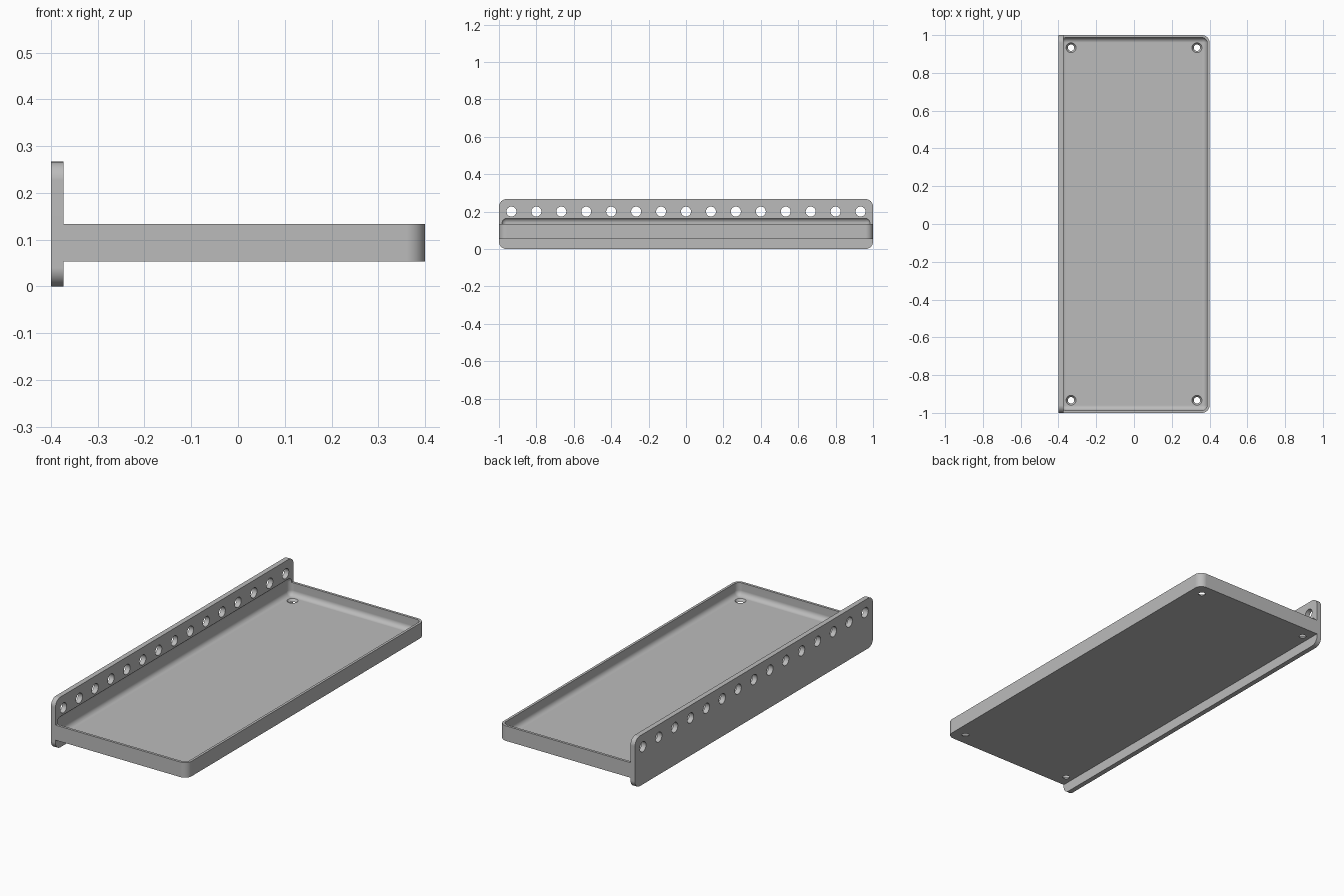
import bpy, bmesh, math
from mathutils import Matrix, Vector

default = bpy.data.objects.get("Cube")
if default:
    bpy.data.objects.remove(default, do_unlink=True)

U = 2 / 150                                   # one design unit
PLATE_X = -28 * U                             # inner face of the plate

grey = bpy.data.materials.new("plain_grey")
grey.use_nodes = True
grey.diffuse_color = (0.5, 0.5, 0.5, 1)
grey.node_tree.nodes["Principled BSDF"].inputs["Base Color"].default_value = (0.5, 0.5, 0.5, 1)


def finish(name, bm):
    mesh = bpy.data.meshes.new(name)
    bm.to_mesh(mesh)
    bm.free()
    mesh.materials.append(grey)
    obj = bpy.data.objects.new(name, mesh)
    bpy.context.collection.objects.link(obj)
    return obj


def rounded_box(name, low, high, radius, rounds, segments=8):
    """Box between two corners; edges that pass the rule are rounded."""
    low, high = Vector(low), Vector(high)
    bm = bmesh.new()
    bmesh.ops.create_cube(bm, size=1, matrix=Matrix.Translation((low + high) / 2)
                          @ Matrix.Diagonal((high - low).to_4d()))
    edges = [e for e in bm.edges if rounds(*(v.co for v in e.verts))]
    bmesh.ops.bevel(bm, geom=edges, offset=radius, segments=segments,
                    profile=0.5, affect='EDGES')
    return finish(name, bm)


def hole_cutter(name, spots, bottom_radius, top_radius, depth, turn=Matrix()):
    bm = bmesh.new()
    for spot in spots:
        bmesh.ops.create_cone(bm, cap_ends=True, segments=32, radius1=bottom_radius,
                              radius2=top_radius, depth=depth,
                              matrix=Matrix.Translation(spot) @ turn)
    return finish(name, bm)


def cut(obj, cutter):
    cutter.hide_render = True
    mod = obj.modifiers.new("cut", 'BOOLEAN')
    mod.operation, mod.solver, mod.object = 'DIFFERENCE', 'EXACT', cutter
    bpy.context.view_layer.objects.active = obj
    bpy.ops.object.modifier_apply(modifier=mod.name)


# Upright mounting plate with four rounded corners
plate = rounded_box("mounting_plate", (-30 * U, -1, 0), (PLATE_X, 1, 20 * U), 3 * U,
                    lambda a, b: abs(a.x - b.x) > 0.01)

# Shelf tray, rounded on its two free corners
tray = rounded_box("tray", (PLATE_X, -1, 4 * U), (30 * U, 1, 10 * U), 3 * U,
                   lambda a, b: abs(a.z - b.z) > 0.01 and a.x > 0)

# Soft-edged hollow that also bites slightly into the plate
hollow = rounded_box("hollow_cutter", (-29 * U, -74 * U, 5 * U), (29 * U, 74 * U, 12.5 * U),
                     2 * U, lambda a, b: True)

# Row of holes along the top of the plate
row = hole_cutter("row_cutter", [(-29 * U, 10 * i * U, 15 * U) for i in range(-7, 8)],
                  2 * U, 2 * U, 6 * U, Matrix.Rotation(math.pi / 2, 4, 'Y'))

# Tapered screw holes in the tray corners, slightly overshooting the floor
screws = hole_cutter("screw_cutter", [(x * 25 * U, y * 70 * U, 4.5 * U)
                                      for x in (-1, 1) for y in (-1, 1)],
                     1.2 * U, 2.05 * U, 1.2 * U)

cut(plate, hollow)
cut(plate, row)
cut(tray, hollow)
cut(tray, screws)
for cutter in (hollow, row, screws):
    bpy.data.objects.remove(cutter, do_unlink=True)

# Smooth rounds, crisp edges
for obj in (plate, tray):
    bpy.ops.object.select_all(action='DESELECT')
    obj.select_set(True)
    bpy.context.view_layer.objects.active = obj
    bpy.ops.object.shade_smooth_by_angle(angle=math.radians(30))
    weighted = obj.modifiers.new("weighted_normals", 'WEIGHTED_NORMAL')
    weighted.keep_sharp = True
